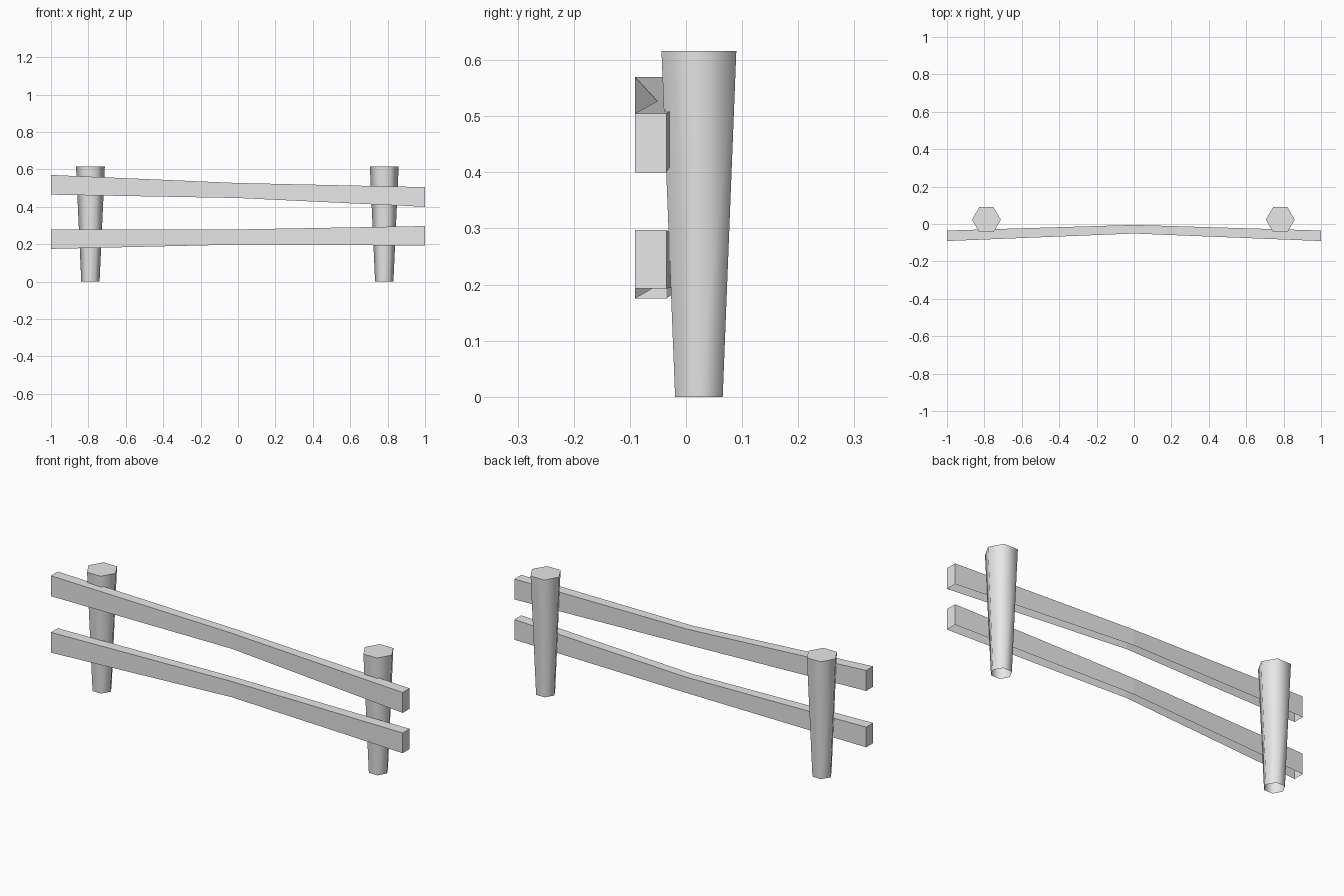
import bpy, bmesh
from math import cos, sin, tau

cube = bpy.data.objects.get("Cube")
if cube:
    bpy.data.objects.remove(cube, do_unlink=True)

# Single plain grey for the whole fence
grey = bpy.data.materials.new("pale_grey")
grey.use_nodes = True
colour = (0.8, 0.8, 0.8, 1)
grey.diffuse_color = colour
grey.node_tree.nodes["Principled BSDF"].inputs["Base Color"].default_value = colour


def loft(name, rings, caps, smooth=False):
    """Skin equal-length rings; caps lists which end rings get a face."""
    bm = bmesh.new()
    loops = [[bm.verts.new(p) for p in ring] for ring in rings]
    n = len(loops[0])
    for a, b in zip(loops, loops[1:]):
        for i in range(n):
            j = (i + 1) % n
            # Open underside: rings with a None-free first edge skip it below
            if not smooth and i == 0:
                continue
            bm.faces.new((a[i], a[j], b[j], b[i])).smooth = smooth
    if 0 in caps:
        bm.faces.new(loops[0][::-1])
    if -1 in caps:
        bm.faces.new(loops[-1])
    mesh = bpy.data.meshes.new(name)
    bm.to_mesh(mesh)
    bm.free()
    mesh.materials.append(grey)
    obj = bpy.data.objects.new(name, mesh)
    bpy.context.collection.objects.link(obj)
    return obj


def post(name, x):
    """Six-sided post, wider at the top, open underneath."""
    rings = [[(x + r * cos(tau * i / 6), 0.023 + r * sin(tau * i / 6), z)
              for i in range(6)] for r, z in ((0.049, 0), (0.077, 0.616))]
    return loft(name, rings, caps=(-1,), smooth=True)


def rail(name, heights):
    """Bent plank through three sections, open underneath."""
    depths = ((-0.091, -0.035), (-0.051, -0.005), (-0.091, -0.035))
    rings = []
    for x, (front, back), (low, high) in zip((-1, 0, 1), depths, heights):
        rings.append([(x, front, low), (x, back, low),
                      (x, back, high), (x, front, high)])
    return loft(name, rings, caps=(0, -1))


# Posts
post("right_post", -0.789)
post("left_post", 0.782)

# Rails: (bottom, top) heights at right end, middle and left end
rail("upper_rail", ((0.465, 0.57), (0.447, 0.527), (0.40, 0.505)))
rail("lower_rail", ((0.175, 0.279), (0.198, 0.279), (0.193, 0.297)))
